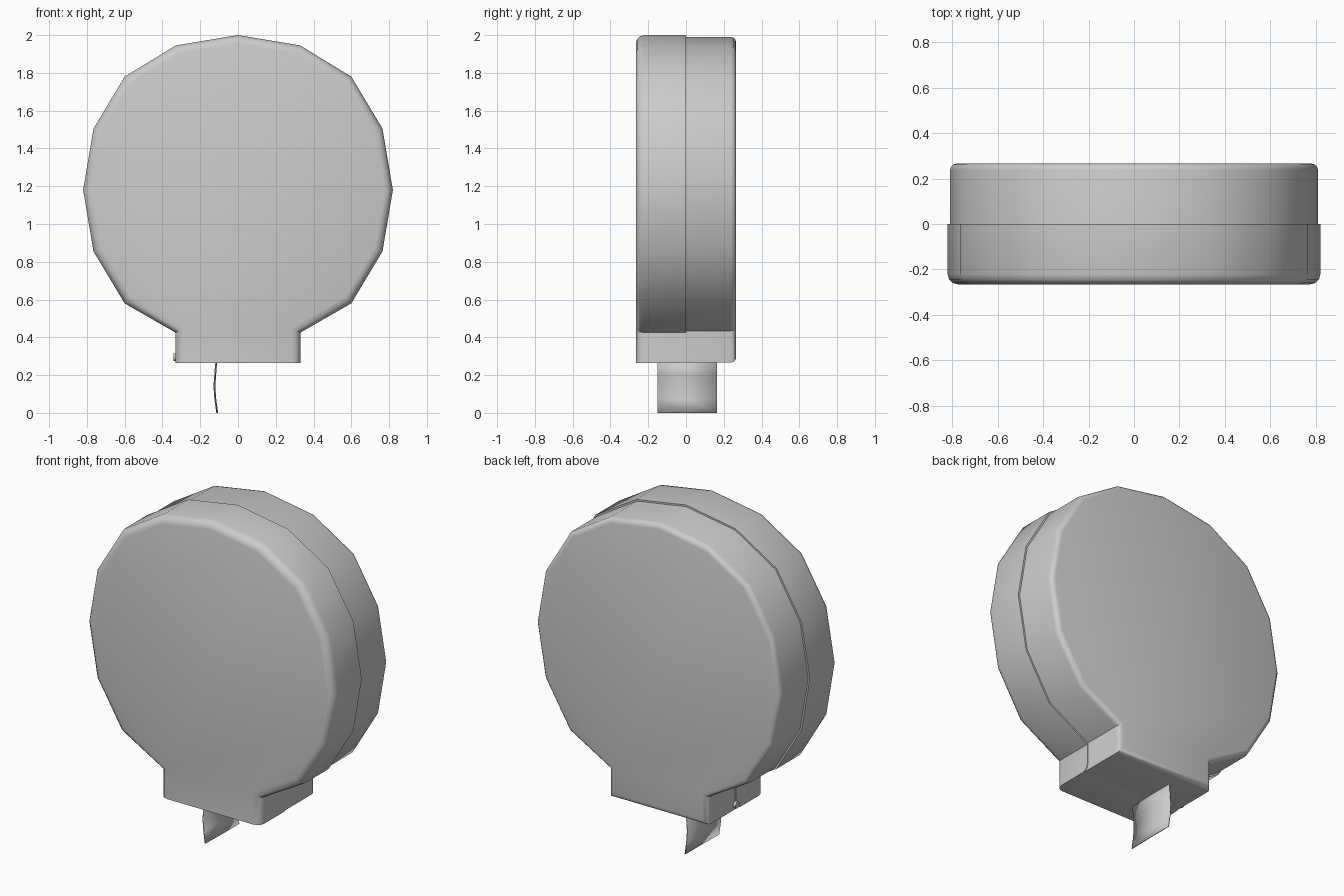
import bpy, bmesh

cube = bpy.data.objects.get("Cube")
if cube:
    bpy.data.objects.remove(cube, do_unlink=True)

CENTRE_Z, BASE_Z = 1.18, 0.265
# Right half of the housing outline, top to neck, relative to the drum centre
HALF = [(0.33, 0.765), (0.6, 0.6), (0.765, 0.325), (0.82, 0),
        (0.765, -0.325), (0.6, -0.6), (0.33, -0.755)]


def make_material(name, value):
    mat = bpy.data.materials.new(name)
    mat.use_nodes = True
    colour = (value, value, value, 1)
    mat.diffuse_color = colour
    mat.node_tree.nodes["Principled BSDF"].inputs["Base Color"].default_value = colour
    return mat


grey = make_material("light grey", 0.6)


def finish(bm, name, angle=0.7):
    bmesh.ops.recalc_face_normals(bm, faces=bm.faces)
    mesh = bpy.data.meshes.new(name)
    bm.to_mesh(mesh)
    bm.free()
    obj = bpy.data.objects.new(name, mesh)
    bpy.context.collection.objects.link(obj)
    mesh.materials.append(grey)
    bpy.ops.object.select_all(action="DESELECT")
    obj.select_set(True)
    bpy.context.view_layer.objects.active = obj
    bpy.ops.object.shade_smooth_by_angle(angle=angle)
    return obj


def housing(name, y_start, y_face, inset, base, radius, round_base):
    """Drum with a square neck, extruded to y_face and rounded there."""
    k = 1 - inset / 0.82
    right = [(x * k, CENTRE_Z + z * k) for x, z in HALF]
    right.append((right[-1][0], base))
    left = [(-x, z) for x, z in reversed(right)]
    outline = [(0, CENTRE_Z + 0.82 * k)] + right + left
    bm = bmesh.new()
    face = bm.faces.new([bm.verts.new((x, y_start, z)) for x, z in outline])
    ext = bmesh.ops.extrude_face_region(bm, geom=[face], use_keep_orig=True)
    for v in ext["geom"]:
        if isinstance(v, bmesh.types.BMVert):
            v.co.y = y_face

    def on_base(e):
        return all(abs(v.co.z - base) < 1e-4 for v in e.verts)

    def at_y(e, y):
        return all(abs(v.co.y - y) < 1e-4 for v in e.verts)

    # Rounded rim around the outer face
    rim = [e for e in bm.edges if at_y(e, y_face) and (round_base or not on_base(e))]
    bmesh.ops.bevel(bm, geom=rim, offset=radius, segments=3, profile=0.5, affect="EDGES")
    # Rounded lower corner where the cover swings on its hinge
    if not round_base:
        hinge = [e for e in bm.edges if at_y(e, y_start) and on_base(e)]
        bmesh.ops.bevel(bm, geom=hinge, offset=0.04, segments=3, profile=0.5, affect="EDGES")
    return finish(bm, name)


housing("front_cover", 0.0, -0.266, 0.0, BASE_Z, 0.045, False)
housing("rear_housing", -0.2, 0.266, 0.01, BASE_Z + 0.001, 0.03, True)

# Hinge pin on one side of the neck
bpy.ops.mesh.primitive_cylinder_add(vertices=12, radius=0.02, depth=0.03,
                                    location=(-0.327, 0.0, 0.295), rotation=(0, 1.5708, 0))
pin = bpy.context.object
pin.name = "hinge_pin"
pin.data.materials.append(grey)
bpy.ops.object.shade_smooth_by_angle(angle=0.7)

# Paper sheet hanging out of the neck, slightly curled
bm = bmesh.new()
path = [(-0.118, 0.29), (-0.126, 0.2), (-0.13, 0.14), (-0.125, 0.07), (-0.115, 0)]
rows = [[bm.verts.new((x + 0.004 * (y > 0), y, z)) for y in (-0.15, 0.005, 0.163)]
        for x, z in path]
for a, b in zip(rows, rows[1:]):
    for i in range(2):
        bm.faces.new((a[i], a[i + 1], b[i + 1], b[i]))
sheet = finish(bm, "paper_sheet")
solid = sheet.modifiers.new("thickness", "SOLIDIFY")
solid.thickness = 0.006
